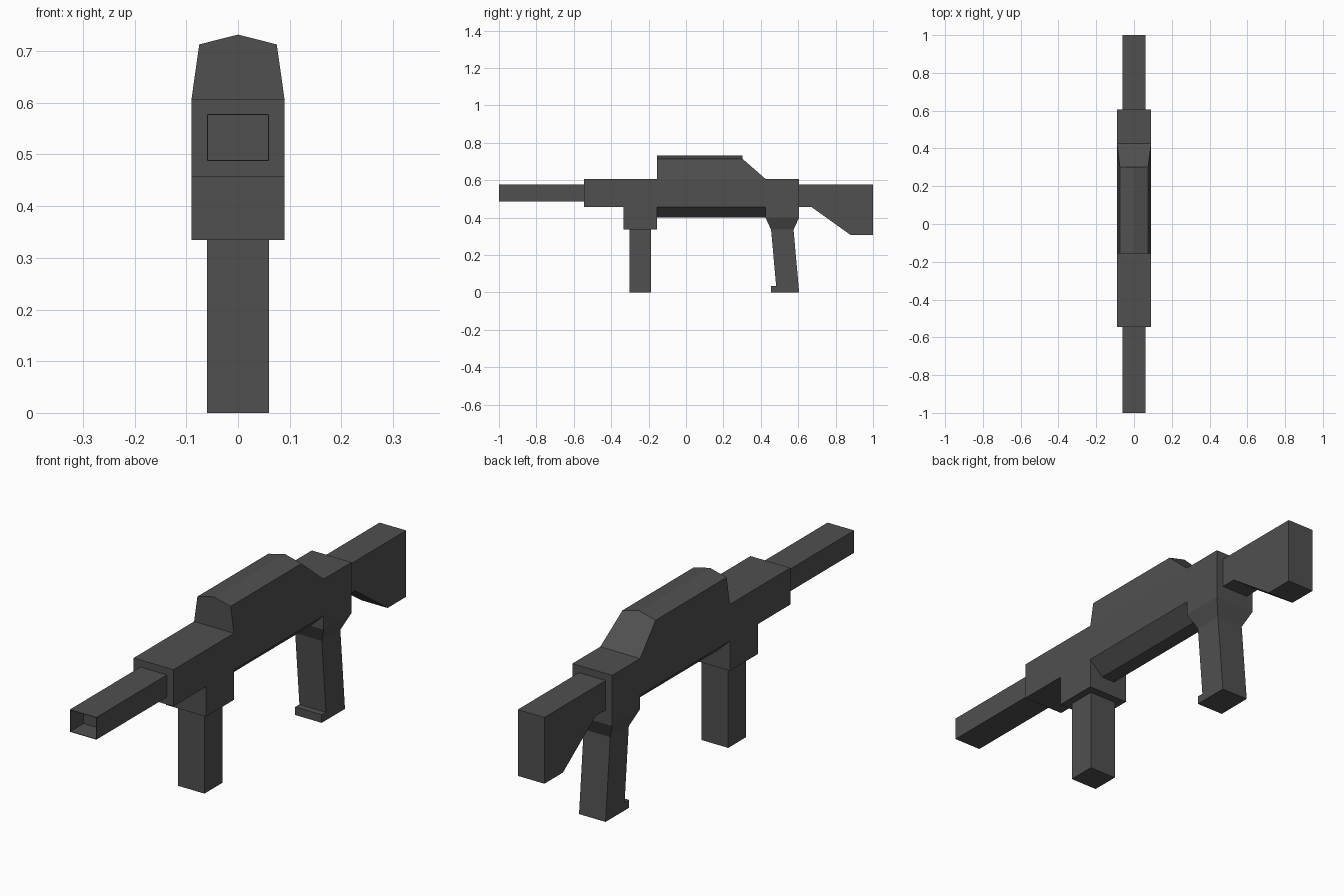
import bpy, bmesh

if "Cube" in bpy.data.objects:
    bpy.data.objects.remove(bpy.data.objects["Cube"])

mat = bpy.data.materials.new("dark_grey")
mat.diffuse_color = (0.08, 0.08, 0.08, 1)
mat.use_nodes = True
mat.node_tree.nodes["Principled BSDF"].inputs["Base Color"].default_value = mat.diffuse_color


def loft(name, rings, caps=(True, True)):
    """Skin a list of equal-length point rings, optionally capping the ends."""
    bm = bmesh.new()
    vs = [[bm.verts.new(p) for p in ring] for ring in rings]
    n = len(vs[0])
    for a, b in zip(vs, vs[1:]):
        for i in range(n):
            j = (i + 1) % n
            bm.faces.new((a[i], a[j], b[j], b[i]))
    if caps[0]:
        bm.faces.new(vs[0][::-1])
    if caps[1]:
        bm.faces.new(vs[-1])
    bmesh.ops.recalc_face_normals(bm, faces=bm.faces)
    me = bpy.data.meshes.new(name)
    bm.to_mesh(me)
    bm.free()
    me.materials.append(mat)
    ob = bpy.data.objects.new(name, me)
    bpy.context.collection.objects.link(ob)
    return ob


def slab(name, profile, half):
    """Extrude a side (y, z) profile symmetrically across x."""
    return loft(name, [[(x, y, z) for y, z in profile] for x in (-half, half)])


def rect_xz(y, inset=0.0):
    w, lo, hi = 0.06 - inset, 0.487 + inset, 0.578 - inset
    return [(-w, y, lo), (w, y, lo), (w, y, hi), (-w, y, hi)]


def rect_xy(z, w, y0, y1):
    return [(-w, y0, z), (w, y0, z), (w, y1, z), (-w, y1, z)]


# Main body with front grip mount and rear block
slab("body", [(-0.545, 0.457), (-0.335, 0.457), (-0.335, 0.335), (-0.155, 0.335),
              (-0.155, 0.457), (0.425, 0.457), (0.425, 0.40), (0.605, 0.40),
              (0.605, 0.607), (-0.545, 0.607)], 0.09)

# Raised top cover, sloping down at the rear
hump = [(-0.09, 0.607), (-0.075, 0.713), (0, 0.732), (0.075, 0.713), (0.09, 0.607)]
loft("top_cover", [[(x, -0.155, z) for x, z in hump],
                   [(x, 0.425 if z < 0.61 else 0.303, z) for x, z in hump]])

# Bevelled underside
keel = [(-0.09, 0.457), (-0.03, 0.40), (0.03, 0.40), (0.09, 0.457)]
loft("underside", [[(x, y, z) for x, z in keel] for y in (-0.155, 0.425)], (False, False))

# Barrel with recessed muzzle
loft("barrel", [rect_xz(-0.545), rect_xz(-1), rect_xz(-1, 0.002), rect_xz(-0.915, 0.002)],
     (False, True))

# Front grip
loft("front_grip", [rect_xy(0.335, 0.06, -0.302, -0.187), rect_xy(0, 0.06, -0.302, -0.187)],
     (False, True))

# Rear grip neck and handle
loft("grip_neck", [rect_xy(0.40, 0.09, 0.425, 0.605), rect_xy(0.335, 0.06, 0.455, 0.575)],
     (False, False))
slab("rear_grip", [(0.455, 0), (0.605, 0), (0.602, 0.033), (0.575, 0.335),
                   (0.455, 0.335), (0.482, 0.033), (0.455, 0.033)], 0.06)

# Shoulder stock
slab("stock", [(0.605, 0.578), (1, 0.578), (1, 0.307), (0.88, 0.307),
               (0.67, 0.457), (0.605, 0.457)], 0.06)
